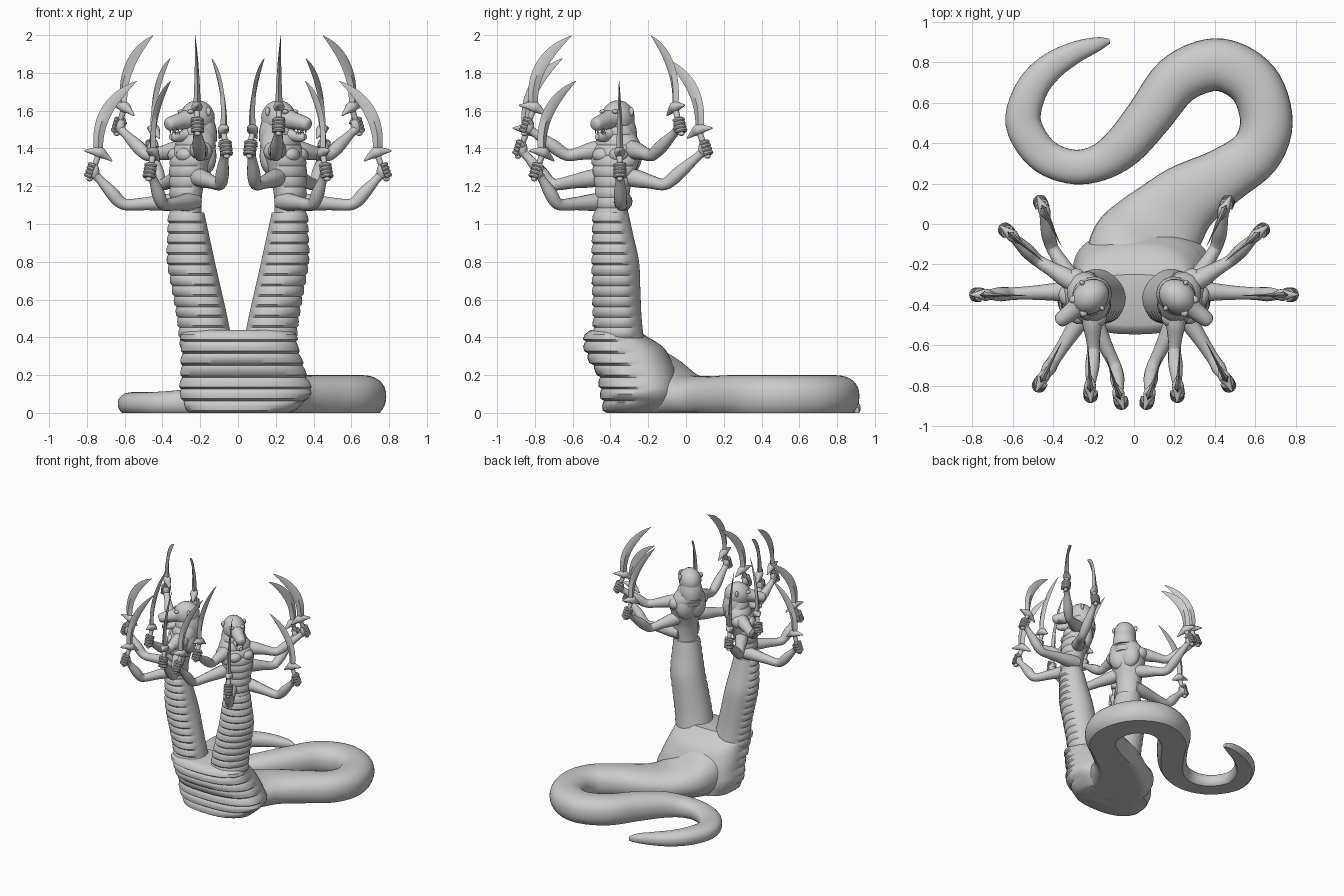
import bpy, bmesh, math
from mathutils import Vector, Matrix

if "Cube" in bpy.data.objects:
    bpy.data.objects.remove(bpy.data.objects["Cube"])

stone = bpy.data.materials.new("plain_grey")
stone.use_nodes = True
GREY = (0.6, 0.6, 0.6, 1)
stone.diffuse_color = GREY
stone.node_tree.nodes["Principled BSDF"].inputs["Base Color"].default_value = GREY
UP = Vector((0, 0, 1))


def finish(bm, name, mirror=True):
    bmesh.ops.recalc_face_normals(bm, faces=bm.faces)
    mesh = bpy.data.meshes.new(name)
    bm.to_mesh(mesh)
    bm.free()
    mesh.materials.append(stone)
    ob = bpy.data.objects.new(name, mesh)
    bpy.context.collection.objects.link(ob)
    bpy.ops.object.select_all(action='DESELECT')
    ob.select_set(True)
    bpy.context.view_layer.objects.active = ob
    bpy.ops.object.shade_smooth_by_angle(angle=math.radians(42))
    if mirror:
        mod = ob.modifiers.new("Mirror", 'MIRROR')
        mod.use_mirror_merge = False


def spline(keys, n):
    """Catmull-Rom through tuples of any length."""
    out = []
    for i in range(len(keys) - 1):
        k = [keys[max(0, min(len(keys) - 1, i + j))] for j in (-1, 0, 1, 2)]
        for s in range(n):
            t = s / n
            out.append([b + 0.5 * t * (c - a + t * (2*a - 5*b + 4*c - d + t * (3*(b - c) + d - a)))
                        for a, b, c, d in zip(*k)])
    return out + [list(keys[-1])]


def loft(bm, rings):
    rows = [[bm.verts.new(p) for p in ring] for ring in rings]
    n = len(rows[0])
    for a, b in zip(rows, rows[1:]):
        for i in range(n):
            j = (i + 1) % n
            bm.faces.new((a[i], a[j], b[j], b[i]))
    bm.faces.new(rows[0][::-1])
    bm.faces.new(rows[-1])


def tube(bm, keys, sides=12, n=5):
    """Round tapered tube along (x, y, z, radius) keys."""
    pts = spline(keys, n)
    rings = []
    for i, p in enumerate(pts):
        a, b = pts[max(0, i - 1)], pts[min(len(pts) - 1, i + 1)]
        q = (Vector(b[:3]) - Vector(a[:3])).to_track_quat('Z', 'Y')
        r = max(p[3], 0.001)
        rings.append([Vector(p[:3]) + q @ Vector((r * math.cos(t), r * math.sin(t), 0))
                      for t in (math.tau * k / sides for k in range(sides))])
    loft(bm, rings)


def ball(bm, loc, size, yaw=0.0):
    m = Matrix.Translation(loc) @ Matrix.Rotation(yaw, 4, 'Z') @ Matrix.Diagonal((*size, 1))
    bmesh.ops.create_uvsphere(bm, u_segments=20, v_segments=12, radius=1, matrix=m)


def spow(v, p):
    return math.copysign(abs(v) ** p, v)


def plated(bm, keys, pitch, yaw, lip, power=1.0, sides=48):
    """Upright body of (z, x, y, depth, width) keys with overlapping belly plates."""
    dense = spline(keys, 8)

    def at(z):
        for a, b in zip(dense, dense[1:]):
            if z <= b[0]:
                t = (z - a[0]) / max(b[0] - a[0], 1e-6)
                return [u + (v - u) * t for u, v in zip(a, b)]
        return dense[-1]

    z0, z1 = keys[0][0], keys[-1][0]
    count = round((z1 - z0) / pitch)
    rows = [(z0 + (k + f) * (z1 - z0) / count, g) for k in range(count)
            for f, g in ((0, 0), (0.2, 1), (0.6, 0.9), (0.9, 0.4))] + [(z1, 0)]
    rings = []
    for z, bulge in rows:
        _, x, y, depth, width = at(z)
        ring = []
        for k in range(sides):
            t = math.tau * k / sides
            grow = lip * bulge * min(1, max(0, math.cos(t) + 0.15) * 2.5)
            u = (depth + grow) * spow(math.cos(t), power)
            v = (width + grow) * spow(math.sin(t), power)
            ring.append((x + u * math.cos(yaw) - v * math.sin(yaw),
                         y + u * math.sin(yaw) + v * math.cos(yaw), z))
        rings.append(ring)
    loft(bm, rings)


# Coiled tail, flat underneath, rising into the back: x, y, half width, height
TAIL = [(.02, -.32, .25, .36), (.03, -.22, .275, .36), (.06, -.13, .28, .32), (.1, -.06, .255, .25),
        (.16, .02, .215, .2), (.27, .13, .175, .195),
        (.45, .24, .14, .2), (.6, .35, .13, .2), (.655, .5, .13, .2), (.61, .67, .13, .2),
        (.5, .765, .13, .2), (.37, .785, .13, .2), (.21, .71, .125, .2), (.08, .54, .115, .19),
        (-.05, .385, .105, .17), (-.18, .3, .09, .14), (-.32, .285, .085, .12),
        (-.46, .35, .086, .11), (-.548, .5, .088, .11), (-.51, .66, .08, .11),
        (-.42, .77, .07, .1), (-.3, .845, .055, .085), (-.18, .89, .035, .06), (-.12, .905, .012, .03)]
bm = bmesh.new()
pts = spline(TAIL, 5)
rings = []
for i, (x, y, half, high) in enumerate(pts):
    a, b = pts[max(0, i - 1)], pts[min(len(pts) - 1, i + 1)]
    d = Vector((b[0] - a[0], b[1] - a[1], 0)).normalized()
    side = d.cross(UP)
    ring = []
    for k in range(32):
        t = math.tau * k / 32
        rise = math.sin(t)
        z = 0.43 + (0.57 * spow(rise, 0.85) if rise > 0 else 0.62 * rise)
        ring.append(Vector((x, y, high * max(0, z))) + side * half * spow(math.cos(t), 0.9))
    rings.append(ring)
loft(bm, rings)
finish(bm, "tail", mirror=False)

# Broad shared lower body with belly plates and a sloping back
bm = bmesh.new()
plated(bm, [(0, .01, -.23, .19, .265), (.1, .04, -.235, .205, .34), (.2, .03, -.25, .205, .325),
            (.27, .02, -.285, .212, .315), (.35, .01, -.325, .203, .3), (.41, .003, -.37, .153, .3),
            (.44, 0, -.375, .125, .27)], 0.062, -math.pi / 2, 0.018, 0.8, 64)
finish(bm, "lower_body", mirror=False)

# Twin serpent trunks
bm = bmesh.new()
plated(bm, [(.34, .16, -.35, .13, .14), (.5, .185, -.36, .12, .135), (.65, .215, -.365, .12, .13),
            (.8, .245, -.37, .12, .124), (.95, .26, -.385, .102, .107), (1.06, .27, -.395, .09, .092)],
       0.055, math.radians(-55), 0.01)
finish(bm, "trunks")

# Upper bodies with chest and back muscles
YAW = math.radians(-28)
FACE = Vector((math.cos(YAW), math.sin(YAW), 0))
SIDE = Vector((-FACE.y, FACE.x, 0))
bm = bmesh.new()
plated(bm, [(1.03, .272, -.395, .08, .085), (1.12, .275, -.39, .08, .09), (1.2, .27, -.385, .085, .095),
            (1.3, .255, -.375, .1, .12), (1.37, .237, -.367, .103, .135), (1.43, .222, -.36, .097, .122),
            (1.48, .215, -.36, .085, .09), (1.53, .213, -.36, .075, .072)], 0.055, YAW, 0.006)
for s in (-1, 1):
    ball(bm, Vector((.255, -.375, 1.365)) + FACE * .055 + SIDE * s * .048, (.045, .055, .04), YAW)
    ball(bm, Vector((.235, -.365, 1.36)) - FACE * .045 + SIDE * s * .045, (.055, .075, .1), YAW)
    ball(bm, Vector((.24, -.368, 1.385)) + SIDE * s * .11, (.055, .05, .05), YAW)
finish(bm, "torsos")

# Heads with open muzzles
HEAD_YAW = math.radians(-38)
F = Vector((math.cos(HEAD_YAW), math.sin(HEAD_YAW), 0))
S = Vector((-F.y, F.x, 0))
C = Vector((.215, -.36, 1.56))


def spot(f, s, z):
    return C + F * f + S * s + UP * z


bm = bmesh.new()
ball(bm, C, (.098, .083, .095), HEAD_YAW)
tube(bm, [(*spot(-.015, 0, .03), .06), (*spot(-.02, 0, -.05), .083), (*spot(-.025, 0, -.11), .085),
          (*spot(-.025, 0, -.18), .07)], 20)
tube(bm, [(*spot(.03, 0, .0), .065), (*spot(.1, 0, -.013), .047), (*spot(.16, 0, -.025), .04),
          (*spot(.195, 0, -.033), .033), (*spot(.207, 0, -.036), .018)], 14)
tube(bm, [(*spot(.02, 0, -.06), .055), (*spot(.09, 0, -.092), .03), (*spot(.15, 0, -.1), .026),
          (*spot(.18, 0, -.098), .014)], 14)
ball(bm, spot(.198, 0, -.015), (.014, .02, .013), HEAD_YAW)
for s in (-1, 1):
    ball(bm, spot(-.01, s * .08, .035), (.012, .016, .024), HEAD_YAW)
    ball(bm, spot(.075, s * .042, .035), (.02, .018, .012), HEAD_YAW)
    for f, z, tip in ((.165, -.05, -.085), (.145, -.085, -.055)):
        tube(bm, [(*spot(f, s * .022, z), .008), (*spot(f, s * .022, tip), .001)], 6, 2)
finish(bm, "heads")

# Arms: name, side, shoulder offset and height, elbow, hand
ARMS = [("upper_rear", 1, .1, 1.395, (.48, -.18, 1.36), (.63, -.035, 1.52)),
        ("upper_front", -1, .1, 1.395, (.2, -.63, 1.36), (.215, -.84, 1.52)),
        ("middle_rear", 1, .08, 1.25, (.41, -.11, 1.205), (.46, .1, 1.4)),
        ("middle_front", -1, .08, 1.25, (.09, -.71, 1.205), (.065, -.875, 1.4)),
        ("lower_rear", 1, .05, 1.12, (.61, -.345, 1.1), (.77, -.35, 1.28)),
        ("lower_front", -1, .05, 1.12, (.4, -.68, 1.1), (.465, -.79, 1.28))]
for name, s, off, z, elbow, hand in ARMS:
    shoulder = Vector((.255, -.375, z)) + SIDE * s * off
    elbow, hand = Vector(elbow), Vector(hand)
    out = Vector((hand.x - .24, hand.y + .36, 0)).normalized()
    axis = (UP * .095 - out * .035).normalized()
    across = axis.cross(out).normalized()
    front = across.cross(axis)

    # Muscled arm, palm and gripping fingers
    bm = bmesh.new()
    wrist = hand - out * .02 - UP * .025
    tube(bm, [(*shoulder, .048), (*shoulder.lerp(elbow, .25), .047), (*shoulder.lerp(elbow, .6), .036),
              (*shoulder.lerp(elbow, .92), .031), (*elbow.lerp(wrist, .12), .033),
              (*elbow.lerp(wrist, .4), .035), (*elbow.lerp(wrist, .85), .023), (*wrist, .024)], 14)
    ball(bm, hand - out * .008, (.028, .026, .042), math.atan2(out.y, out.x))
    for k in range(4):
        base = hand + axis * (.02 * k - .03)
        tube(bm, [(*(base + (front * math.cos(t) + across * math.sin(t)) * .026), .0108)
                  for t in (-1.7, -1, -.3, .3, 1, 1.7)], 8, 2)
    tube(bm, [(*(hand - out * .02 + axis * .01 + across * .022), .012),
              (*(hand + axis * .045 + across * .024 + out * .01), .009)], 8, 3)
    finish(bm, name + "_arms")

    # Curved sword: grip, pommel, guard and crescent blade
    bm = bmesh.new()
    guard = hand + axis * .098
    tip = hand - out * .235 + UP * .477
    tube(bm, [(*(hand - axis * .045), .013), (*guard, .017)], 10, 2)
    ball(bm, hand - axis * .045, (.017, .017, .012))
    tube(bm, [(*(guard + front * f + axis * a), r) for f, a, r in
              ((-.078, -.012, .004), (-.04, 0, .017), (0, .008, .03), (.04, 0, .017), (.078, -.012, .004))], 12)
    mid = guard + UP * .24 + out * .03
    rings = []
    for k in range(17):
        t = k / 16
        p = guard * (1 - t) ** 2 + mid * 2 * t * (1 - t) + tip * t * t
        along = ((mid - guard) * (1 - t) + (tip - mid) * t).normalized()
        edge = across.cross(along)
        half = (.022 + .025 * t) * (1 - t ** 3) + .001
        thick = .019 * (1 - t) + .001
        rings.append([p + edge * half, p + across * thick, p - edge * half, p - across * thick])
    loft(bm, rings)
    finish(bm, name + "_swords")
